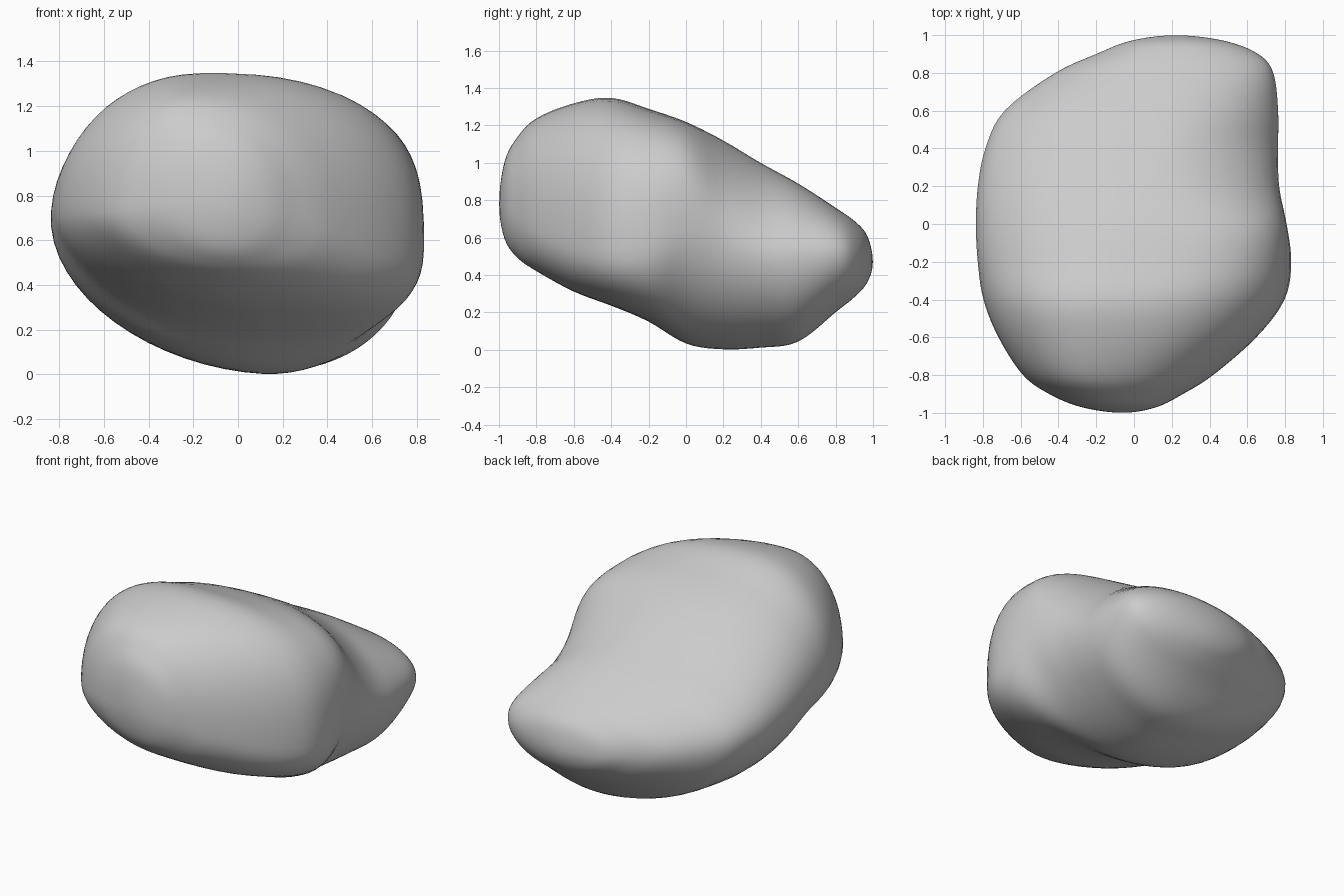
import bpy
import bmesh
from math import cos, sin, pi

if "Cube" in bpy.data.objects:
    bpy.data.objects.remove(bpy.data.objects["Cube"], do_unlink=True)

# Cross-sections from front to back:
# y, left x, its z, right x, its z, top z, its x, bottom z, its x,
# squareness of the upper right and lower right quarters
SECTIONS = [
    (-.97, -.28, .77, .12, .76, 1.01, -.09, .59, -.05, 2.1, 2.1),
    (-.9, -.45, .75, .26, .72, 1.14, -.14, .49, -.02, 2.2, 2.2),
    (-.8, -.59, .73, .42, .66, 1.24, -.18, .42, .02, 2.3, 2.4),
    (-.6, -.72, .73, .65, .59, 1.32, -.16, .31, .1, 2.5, 2.6),
    (-.4, -.8, .72, .8, .56, 1.35, -.13, .235, .15, 2.6, 2.6),
    (-.2, -.83, .72, .835, .58, 1.29, -.05, .15, .16, 2.9, 2.4),
    (0, -.84, .69, .81, .67, 1.22, .03, .03, .12, 2.9, 2),
    (.2, -.83, .65, .77, .58, 1.12, .1, 0, .14, 2.1, 1.9),
    (.4, -.79, .61, .765, .51, 1.0, .15, .01, .18, 1.75, 1.9),
    (.6, -.69, .57, .765, .5, .89, .2, .04, .22, 1.8, 2),
    (.8, -.42, .52, .74, .51, .76, .25, .2, .25, 2, 2),
    (.9, -.2, .5, .66, .5, .69, .25, .28, .25, 2, 2),
    (.97, -.02, .48, .48, .49, .61, .24, .36, .23, 2, 2),
]
FRONT_TIP = (-1, -.06, .78)
BACK_TIP = (1, .22, .47)
STEPS = 5
SEGMENTS = 64


def tip_row(y, x, z):
    return (y, x, z, x, z, z, x, z, x, 2, 2)


def turned(row):
    """The same section rotated half a turn, to round the end over its tip."""
    y, lx, lz, rx, rz, tz, tx, bz, bx, upper, lower = row
    return (y, rx, rz, lx, lz, bz, bx, tz, tx, upper, lower)


def spline(a, b, c, d, t):
    return b + t * ((c - a) + t * ((2*a - 5*b + 4*c - d)
                    + t * (3*(b - c) + d - a))) / 2


def ring(row):
    """Closed outline made of four rounded quarters."""
    y, lx, lz, rx, rz, tz, tx, bz, bx, upper, lower = row
    points = []
    for i in range(SEGMENTS):
        angle = 2 * pi * (i + .5) / SEGMENTS
        c, s = cos(angle), sin(angle)
        side_x, side_z = (rx, rz) if c > 0 else (lx, lz)
        end_z, end_x = (tz, tx) if s > 0 else (bz, bx)
        if s > 0:
            power = upper if c > 0 else 2.15
        else:
            power = lower if c > 0 else 1.8
        u, v = abs(c) ** (2 / power), abs(s) ** (2 / power)
        points.append((end_x + (side_x - end_x) * u, y,
                       side_z + (end_z - side_z) * v))
    return points


# Smoothly interpolated rows, with rounded ends
rows = [turned(SECTIONS[0]), tip_row(*FRONT_TIP), *SECTIONS,
        tip_row(*BACK_TIP), turned(SECTIONS[-1])]
dense = []
for k in range(1, len(rows) - 2):
    for j in range(STEPS):
        dense.append([spline(*q, j / STEPS) for q in zip(*rows[k - 1:k + 3])])
dense.append(rows[-2])

# Skin of the boulder
bm = bmesh.new()
rings = [[bm.verts.new(p) for p in ring(row)] for row in dense]
for a, b in zip(rings, rings[1:]):
    for i in range(SEGMENTS):
        n = (i + 1) % SEGMENTS
        bm.faces.new((a[i], a[n], b[n], b[i]))
bmesh.ops.remove_doubles(bm, verts=bm.verts, dist=.0002)
bmesh.ops.recalc_face_normals(bm, faces=bm.faces)
for face in bm.faces:
    face.smooth = True
mesh = bpy.data.meshes.new("boulder")
bm.to_mesh(mesh)
bm.free()
boulder = bpy.data.objects.new("boulder", mesh)
bpy.context.collection.objects.link(boulder)

# Soften the skin slightly
soften = boulder.modifiers.new("soften", "SMOOTH")
soften.factor = .5
soften.iterations = 4

# Plain grey stone
stone = bpy.data.materials.new("grey stone")
stone.use_nodes = True
colour = (.6, .6, .6, 1)
stone.diffuse_color = colour
stone.node_tree.nodes["Principled BSDF"].inputs["Base Color"].default_value = colour
mesh.materials.append(stone)
